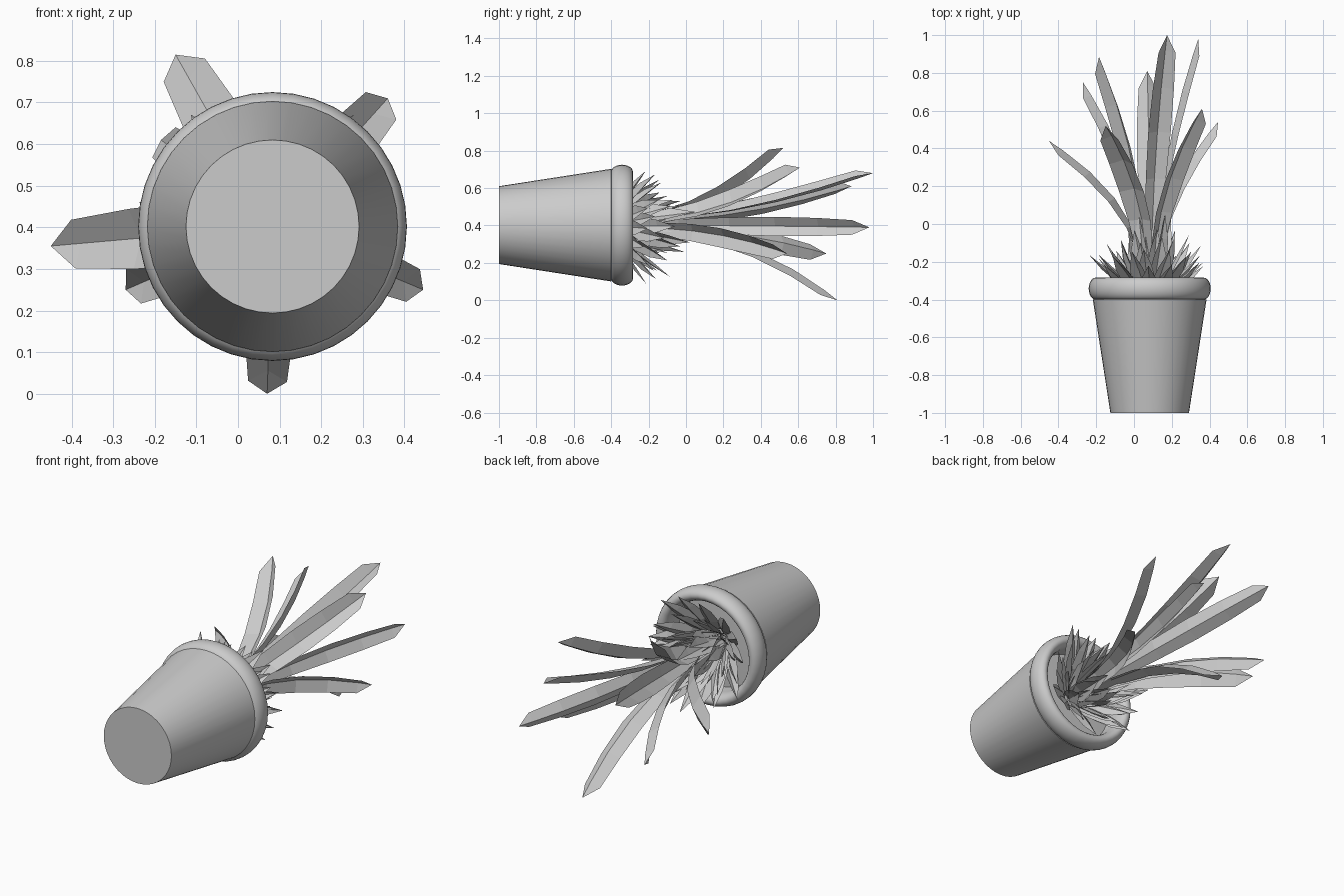
import bpy, bmesh, math, random
from mathutils import Vector

if "Cube" in bpy.data.objects:
    bpy.data.objects.remove(bpy.data.objects["Cube"])

random.seed(4)
CX, CZ = 0.083, 0.402          # plant axis runs along y through this point


def new_object(name, bm):
    mesh = bpy.data.meshes.new(name)
    bm.to_mesh(mesh)
    bm.free()
    ob = bpy.data.objects.new(name, mesh)
    bpy.context.collection.objects.link(ob)
    return ob


def lathe(name, profile, sides=40):
    """Spin (radius, y) points round the plant axis."""
    bm = bmesh.new()
    vs = [bm.verts.new((CX + r, y, CZ)) for r, y in profile]
    edges = [bm.edges.new(p) for p in zip(vs, vs[1:])]
    bmesh.ops.spin(bm, geom=vs + edges, cent=(CX, 0, CZ), axis=(0, 1, 0),
                   angle=2 * math.pi, steps=sides, use_duplicate=False)
    bmesh.ops.remove_doubles(bm, verts=bm.verts, dist=1e-4)
    bmesh.ops.recalc_face_normals(bm, faces=bm.faces)
    ob = new_object(name, bm)
    bpy.ops.object.select_all(action='DESELECT')
    ob.select_set(True)
    bpy.context.view_layer.objects.active = ob
    bpy.ops.object.shade_smooth_by_angle(angle=math.radians(32))
    return ob


def add_leaf(bm, angle, r0, y0, r1, y1, power, half, fold, widths):
    """Folded blade curving outward; widths are (t, scale) stations."""
    out = Vector((math.cos(angle), 0, math.sin(angle)))
    side = Vector((-math.sin(angle), 0, math.cos(angle)))
    rows = []
    for t, w in widths:
        mid = Vector((CX, y0 + (y1 - y0) * t, CZ)) + out * (r0 + (r1 - r0) * t ** power)
        if w == 0:
            rows.append([bm.verts.new(mid)])
            continue
        slope = (r1 - r0) * power * max(t, 0.05) ** (power - 1) / (y1 - y0)
        normal = (out - Vector((0, slope, 0))).normalized()
        edge = mid + normal * fold * w * (0.3 + 0.7 * t)   # edges droop outward
        rows.append([bm.verts.new(edge - side * half * w), bm.verts.new(mid),
                     bm.verts.new(edge + side * half * w)])
    for a, b in zip(rows, rows[1:]):
        for i in range(2):
            if len(b) == 1:
                bm.faces.new((a[i], a[i + 1], b[0]))
            else:
                bm.faces.new((a[i], a[i + 1], b[i + 1], b[i]))


# Tapered pot with a rolled rim and hollow mouth
rim = [(0.286 + 0.037 * math.cos(a), -0.342 + 0.058 * math.sin(a))
       for a in [math.radians(d) for d in range(-75, 181, 15)]]
lathe("pot", [(0, -1), (0.208, -1), (0.301, -0.40)] + rim + [(0.248, -0.42)])

# Soil inside the pot
lathe("soil", [(0.249, -0.41), (0, -0.40)])

# Long leaves: tip x, y, z, bend power, half width
LONG = [(-0.15, 0.52, 0.815, 2.5, 0.067), (0.36, 0.61, 0.71, 2.2, 0.058),
        (-0.45, 0.44, 0.355, 2.5, 0.069), (0.445, 0.54, 0.25, 2.4, 0.050),
        (0.07, 0.81, 0.0, 2.6, 0.055), (-0.27, 0.75, 0.25, 2.3, 0.053),
        (-0.185, 0.885, 0.61, 2.1, 0.054), (0.175, 1.0, 0.68, 2.0, 0.056),
        (0.34, 0.98, 0.39, 2.0, 0.046)]
long_shape = [(0, 0.55), (0.25, 0.75), (0.45, 1.0), (0.63, 1.12), (0.8, 1.05), (0.94, 0.85), (1, 0)]
bm = bmesh.new()
for x, y, z, power, half in LONG:
    dx, dz = x - CX, z - CZ
    add_leaf(bm, math.atan2(dz, dx), 0.025, -0.38, math.hypot(dx, dz), y,
             power, half, 0.04, long_shape)
new_object("long_leaves", bm)

# Short spiky leaves in rings: count, base radius, tip radius, tip y
RINGS = [(15, 0.08, 0.305, -0.19), (14, 0.06, 0.245, -0.12),
         (11, 0.045, 0.17, -0.05), (7, 0.035, 0.11, 0.02)]
short_shape = [(0, 0.85), (0.35, 1.0), (0.7, 0.7), (1, 0)]
bm = bmesh.new()
for k, (count, r0, r1, y1) in enumerate(RINGS):
    for i in range(count):
        ang = 2 * math.pi * (i + 0.5 * k + random.uniform(-0.3, 0.3)) / count
        add_leaf(bm, ang, r0, -0.38, r1 + random.uniform(-0.03, 0.04),
                 y1 + random.uniform(-0.05, 0.04), 1.2, 0.05, 0.03, short_shape)
new_object("short_leaves", bm)
